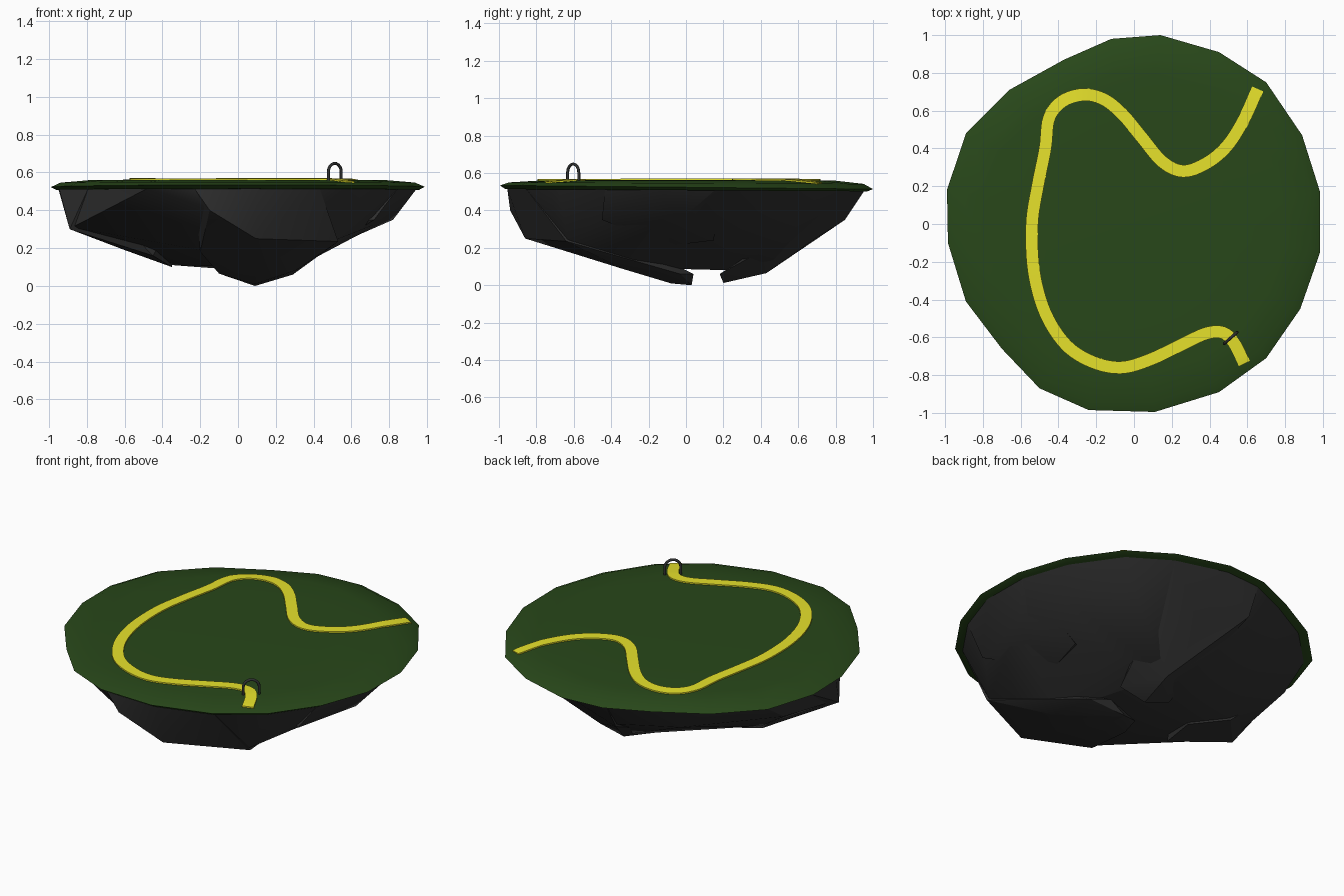
import bpy, bmesh, math
from mathutils import Vector
from mathutils.bvhtree import BVHTree

if "Cube" in bpy.data.objects:
    bpy.data.objects.remove(bpy.data.objects["Cube"], do_unlink=True)


def material(name, rgb):
    m = bpy.data.materials.new(name)
    m.use_nodes = True
    m.diffuse_color = (*rgb, 1)
    bsdf = m.node_tree.nodes["Principled BSDF"]
    bsdf.inputs["Base Color"].default_value = (*rgb, 1)
    bsdf.inputs["Roughness"].default_value = 0.8
    return m


GRASS = material("dark green grass", (0.021, 0.063, 0.010))
PATH = material("yellow path", (0.82, 0.78, 0.025))
ROCK = material("charcoal rock", (0.032, 0.032, 0.032))
METAL = material("dark grey metal", (0.028, 0.03, 0.03))


def make_object(name, bm, mat, angle=30):
    bmesh.ops.recalc_face_normals(bm, faces=bm.faces)
    mesh = bpy.data.meshes.new(name)
    bm.to_mesh(mesh)
    bm.free()
    mesh.materials.append(mat)
    ob = bpy.data.objects.new(name, mesh)
    bpy.context.collection.objects.link(ob)
    bpy.ops.object.select_all(action='DESELECT')
    ob.select_set(True)
    bpy.context.view_layer.objects.active = ob
    bpy.ops.object.shade_smooth_by_angle(angle=math.radians(angle))


def bridge(bm, a, b, closed=True):
    n = len(a)
    for i in range(n if closed else n - 1):
        j = (i + 1) % n
        bm.faces.new((a[i], a[j], b[j], b[i]))


def smooth_path(points, steps=6):
    """Catmull-Rom curve through the points."""
    pts = [Vector(p) for p in points]
    pts = [2 * pts[0] - pts[1]] + pts + [2 * pts[-1] - pts[-2]]
    out = []
    for a, b, c, d in zip(pts, pts[1:], pts[2:], pts[3:]):
        for k in range(steps):
            t = k / steps
            out.append(0.5 * (2 * b + (c - a) * t + (2 * a - 5 * b + 4 * c - d) * t ** 2
                              + (3 * b - a - 3 * c + d) * t ** 3))
    return out + [pts[-2]]


# Grass top: an irregular outline, gently domed, with a thin lip that dips to the back
outline = [(.14, 1), (.45, .91), (.70, .75), (.89, .47), (.985, .17), (.985, -.15),
           (.88, -.45), (.70, -.71), (.45, -.89), (.11, -.995), (-.24, -.985),
           (-.50, -.87), (-.70, -.66), (-.89, -.41), (-.985, -.10), (-.99, .18),
           (-.89, .48), (-.66, .71), (-.37, .87), (-.12, .98)]
bm = bmesh.new()
rings = [[bm.verts.new((x * s, y * s, z - dip * y)) for x, y in outline]
         for s, z, dip in [(.5, .563, 0), (.8, .559, 0), (.95, .546, .004),
                           (1, .524, .01), (.97, .508, .006)]]
for lower, upper in zip(rings, rings[1:]):
    bridge(bm, lower, upper)
bm.faces.new(rings[0])
bm.faces.new(rings[-1])
bmesh.ops.recalc_face_normals(bm, faces=bm.faces)
ground = BVHTree.FromBMesh(bm)
make_object("grass_top", bm, GRASS, 40)


def ground_z(x, y):
    hit = ground.ray_cast(Vector((x, y, 2)), Vector((0, 0, -1)))[0]
    return hit.z if hit else .53


# Winding path: a thin ribbon laid on the grass
route = smooth_path([
    (.655, .715), (.58, .55), (.49, .41), (.38, .32), (.26, .28), (.15, .33), (.04, .46),
    (-.06, .58), (-.16, .66), (-.27, .685), (-.38, .65), (-.45, .56), (-.47, .4),
    (-.51, .2), (-.54, 0), (-.53, -.25), (-.47, -.47), (-.36, -.64), (-.22, -.73),
    (-.07, -.76), (.08, -.72), (.25, -.64), (.38, -.58), (.47, -.575), (.53, -.63),
    (.585, -.74)])
bm = bmesh.new()
strips = [[], [], [], []]
for i, p in enumerate(route):
    t = (route[min(i + 1, len(route) - 1)] - route[max(i - 1, 0)]).normalized()
    side = Vector((-t.y, t.x)) * .033
    for strip, sign, lift in zip(strips, (-1, -1, 1, 1), (-.004, .008, .008, -.004)):
        q = p + side * sign
        strip.append(bm.verts.new((q.x, q.y, ground_z(q.x, q.y) + lift)))
for k in range(4):
    bridge(bm, strips[k], strips[(k + 1) % 4], closed=False)
for end in (0, -1):
    bm.faces.new([s[end] for s in strips])
make_object("winding_path", bm, PATH)


# Rock underside: a core and broken slabs that overlap it as ledges
def boulder(name, points):
    bm = bmesh.new()
    for p in points:
        bm.verts.new(p)
    hull = bmesh.ops.convex_hull(bm, input=bm.verts)
    loose = [v for v in hull["geom_interior"] + hull["geom_unused"]
             if isinstance(v, bmesh.types.BMVert)]
    bmesh.ops.delete(bm, geom=list(set(loose)), context='VERTS')
    make_object(name, bm, ROCK, 25)


rim = []
for x, y in outline:
    inset = .89 if x < -.6 and y < -.3 else .96
    rim.append((x * inset, y * inset, .515))
front_foot, front_lip, front_left = (.095, -.86, .25), (-.15, -.94, .40), (-.2, -.6, .18)
front_right, front_belly = (.53, -.64, .235), (.31, -.33, .085)
left_foot, left_belly, left_keel = (-.89, -.21, .30), (-.6, .12, .19), (-.35, .05, .10)
right_foot, right_belly = (.82, -.03, .35), (.5, -.1, .21)
back_foot, back_belly = (.1, .69, .25), (.12, .43, .065)
ledges = [front_lip, left_foot, front_right, right_foot, back_foot, (-.87, .28, .38),
          (.72, -.45, .36), (.80, .30, .39), (.55, .65, .37), (-.12, .85, .35),
          (-.45, .70, .36)]
belly = [front_foot, front_left, left_belly, left_keel, front_belly, right_belly,
         back_belly, (.38, .28, .17), (.1, .1, .085)]
boulder("rock_core", [(x * .985, y * .985, z + .01) for x, y, z in ledges + belly] + rim)
boulder("front_slab", [p for p in rim if p[1] < -.6 and -.3 < p[0] < .5]
        + [front_foot, front_lip, front_left, front_right, front_belly, (-.10, -.2, .065),
           (-.05, -.05, .055), (.09, -.08, .01), (.09, .03, 0), (.29, -.03, .06),
           (.2, .04, .06)])
boulder("back_slab", [p for p in rim if p[1] > .6 and -.2 < p[0] < .5]
        + [back_foot, back_belly, (-.12, .85, .35), (.35, .6, .29), (.09, .2, .012),
           (-.08, .2, .07), (.25, .18, .06)])
boulder("right_slab", [p for p in rim if p[0] > .8 and p[1] < .3]
        + [right_foot, right_belly, (.72, -.45, .35), (.55, .15, .24), (.3, 0, .3)])
boulder("left_slab", [p for p in rim if p[0] < -.75 and p[1] < .3]
        + [left_foot, left_belly, left_keel, (-.45, -.25, .16), (-.3, 0, .4)])

# Metal hoop straddling the path
centre, across, half, bar = Vector((.512, -.603)), Vector((.75, .66)), .045, .008
profile = [(-half, .545)] + [(-half * math.cos(a), .603 + half * math.sin(a))
                             for a in (math.pi * k / 12 for k in range(13))] + [(half, .545)]
bm = bmesh.new()
loops = []
for i, (u, z) in enumerate(profile):
    a = math.pi * min(max((i - 1) / 12, 0), 1)
    out = Vector((-across.x * math.cos(a), -across.y * math.cos(a), math.sin(a)))
    normal = Vector((-across.y, across.x, 0))
    base = Vector((centre.x + across.x * u, centre.y + across.y * u, z))
    loops.append([bm.verts.new(base + bar * (out * math.cos(b) + normal * math.sin(b)))
                  for b in (math.tau * k / 8 for k in range(8))])
for a, b in zip(loops, loops[1:]):
    bridge(bm, a, b)
bm.faces.new(loops[0])
bm.faces.new(loops[-1])
make_object("path_hoop", bm, METAL, 50)
